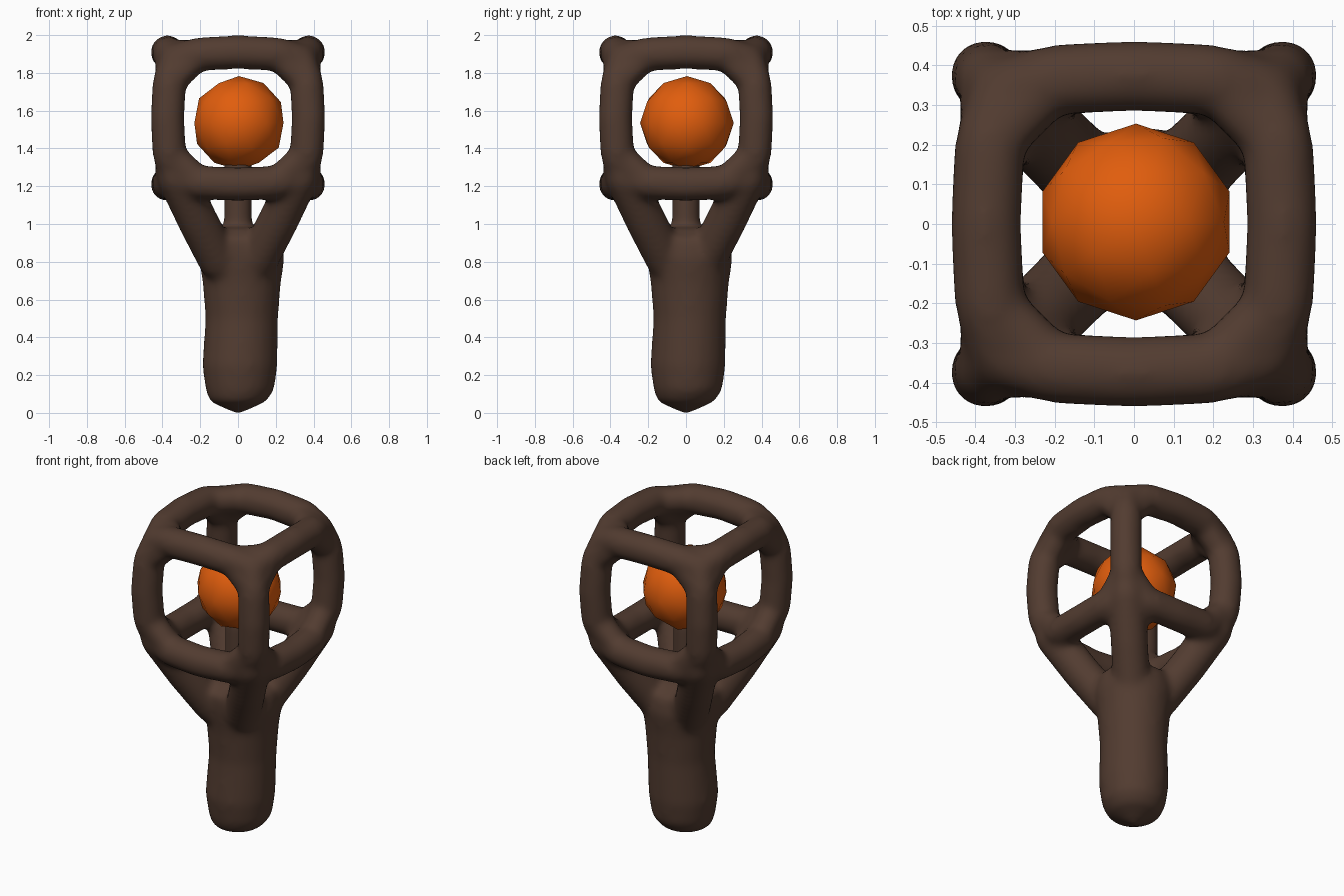
import bpy, bmesh, math
from itertools import product
from mathutils import Vector

if "Cube" in bpy.data.objects:
    bpy.data.objects.remove(bpy.data.objects["Cube"])


def material(name, color):
    m = bpy.data.materials.new(name)
    m.diffuse_color = color
    m.use_nodes = True
    m.node_tree.nodes["Principled BSDF"].inputs["Base Color"].default_value = m.diffuse_color
    return m


def tube(bm, pts, r):
    """Round-jointed rod through the given points."""
    pts = [Vector(p) for p in pts]
    for p in pts:
        s = bmesh.ops.create_icosphere(bm, subdivisions=2, radius=r)
        bmesh.ops.translate(bm, verts=s["verts"], vec=p)
    for a, b in zip(pts, pts[1:]):
        d = b - a
        c = bmesh.ops.create_cone(bm, cap_ends=True, segments=16, radius1=r, radius2=r, depth=d.length)
        rot = d.to_track_quat('Z', 'Y').to_matrix()
        bmesh.ops.rotate(bm, verts=c["verts"], matrix=rot, cent=(0, 0, 0))
        bmesh.ops.translate(bm, verts=c["verts"], vec=(a + b) / 2)


def loft(bm, sections, n=20):
    """Closed round body from (z, radius, offset) sections."""
    rings = []
    for z, r, o in sections:
        rings.append([bm.verts.new((o + r * math.cos(t * math.tau / n), o + r * math.sin(t * math.tau / n), z))
                      for t in range(n)])
    for a, b in zip(rings, rings[1:]):
        for i in range(n):
            j = (i + 1) % n
            bm.faces.new((a[i], a[j], b[j], b[i]))
    bm.faces.new(rings[0][::-1])
    bm.faces.new(rings[-1])


CZ, H, HZ = 1.56, 0.374, 0.350
ARM, ARM_PULL, CORNER_PULL = 0.55, 0.972, 0.87


def cage_point(v, pull=1.0):
    """Point on the cage for coordinates -1..1, drawn inward by pull."""
    return Vector((v[0] * H * pull, v[1] * H * pull, CZ + v[2] * HZ * pull))


bm = bmesh.new()

# handle
loft(bm, [(0.0, 0.02, 0.0), (0.06, 0.15, 0.0), (0.12, 0.182, 0.01), (0.25, 0.2, 0.01),
          (0.5, 0.193, 0.02), (0.68, 0.207, 0.02), (0.82, 0.228, 0.02), (0.92, 0.22, 0.01),
          (0.98, 0.14, 0.0)])

# twelve cage bars, drawn in toward the corners
for axis in range(3):
    for s, t in product((-1, 1), repeat=2):
        path = []
        for u, pull in ((-1, CORNER_PULL), (-ARM, ARM_PULL), (0, 1), (ARM, ARM_PULL), (1, CORNER_PULL)):
            v = [s, t]
            v.insert(axis, u)
            path.append(cage_point(v, pull))
        tube(bm, path, 0.091)

# webbed corners and diagonal struts to the handle
for x, y, z in product((-1, 1), repeat=3):
    arms = [cage_point(e, ARM_PULL) for e in ((ARM * x, y, z), (x, ARM * y, z), (x, y, ARM * z))]
    for i in range(3):
        tube(bm, [arms[i], arms[(i + 1) % 3]], 0.078)
    if z < 0:
        mid = Vector((x * 0.215, y * 0.215, 1.02))
        tube(bm, [(x * 0.10, y * 0.10, 0.80), mid, cage_point((x, y, z), CORNER_PULL)], 0.108)
        for arm in arms[:2]:
            tube(bm, [mid, arm], 0.055)

# stalk under the ball
tube(bm, [(0, 0, 0.9), (0, 0, 1.32)], 0.075)

mesh = bpy.data.meshes.new("handle_and_cage")
bm.to_mesh(mesh)
bm.free()
body = bpy.data.objects.new("handle_and_cage", mesh)
bpy.context.collection.objects.link(body)
mesh.materials.append(material("dark_brown", (0.085, 0.045, 0.03, 1)))

# fuse the parts into one soft skin
rm = body.modifiers.new("fuse", 'REMESH')
rm.mode = 'VOXEL'
rm.voxel_size = 0.018
rm.use_smooth_shade = True
sm = body.modifiers.new("soften", 'SMOOTH')
sm.factor = 0.5
sm.iterations = 14

# ball inside the cage
bpy.ops.mesh.primitive_ico_sphere_add(subdivisions=2, radius=0.248, location=(0.005, 0.005, 1.535))
ball = bpy.context.object
ball.name = "ball"
ball.data.materials.append(material("orange", (0.75, 0.11, 0.004, 1)))
bpy.ops.object.shade_smooth()
